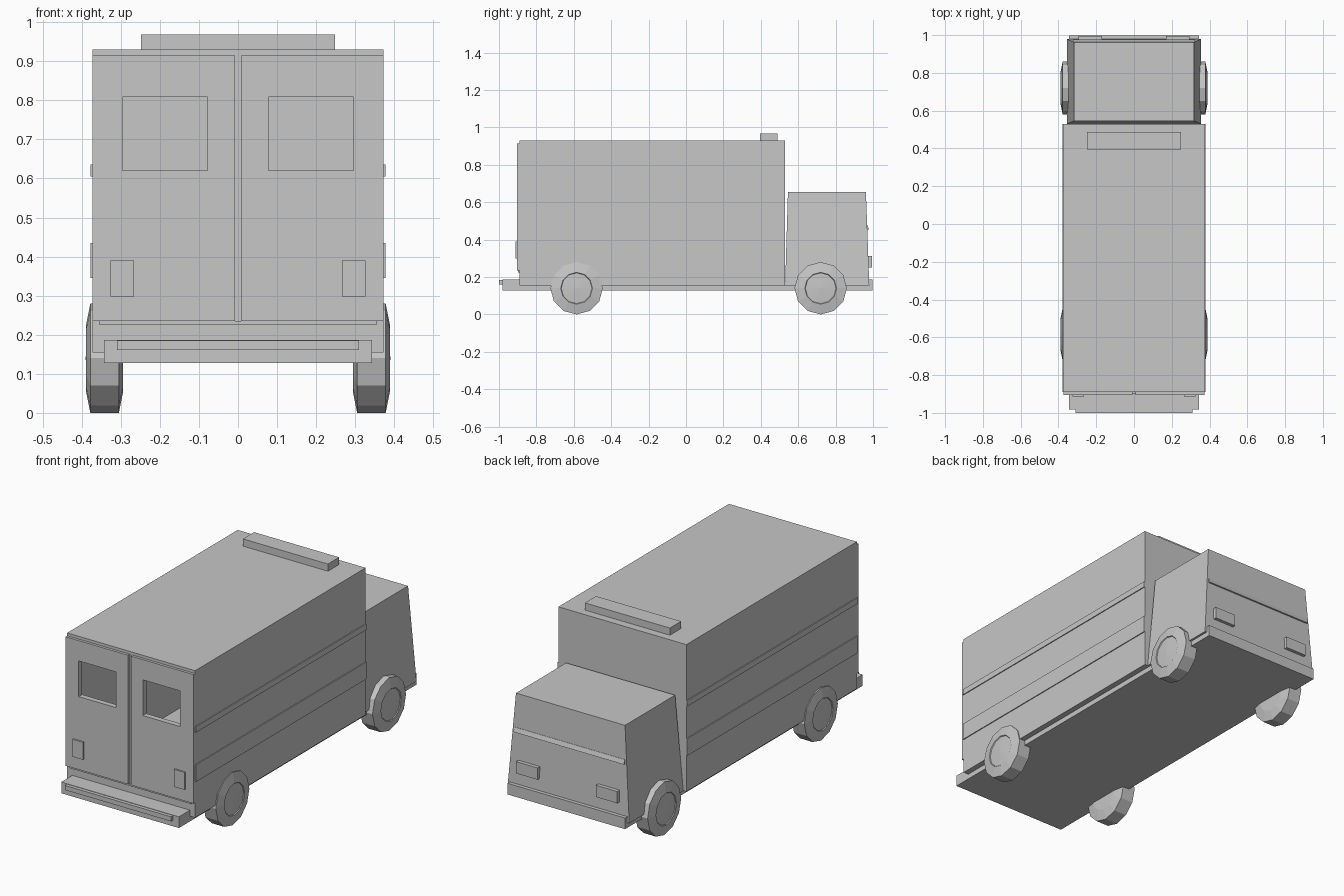
import bpy, bmesh, math
from mathutils import Vector

if "Cube" in bpy.data.objects:
    bpy.data.objects.remove(bpy.data.objects["Cube"], do_unlink=True)

grey = bpy.data.materials.new("plain_grey")
grey.use_nodes = True
GREY = (0.57, 0.57, 0.57, 1)
grey.diffuse_color = GREY
grey.node_tree.nodes["Principled BSDF"].inputs["Base Color"].default_value = GREY


def finish(name, bm):
    bmesh.ops.recalc_face_normals(bm, faces=bm.faces)
    mesh = bpy.data.meshes.new(name)
    bm.to_mesh(mesh)
    bm.free()
    mesh.materials.append(grey)
    ob = bpy.data.objects.new(name, mesh)
    bpy.context.collection.objects.link(ob)
    return ob


def box(name, x, y, z):
    """Box from three (low, high) ranges."""
    bm = bmesh.new()
    bmesh.ops.create_cube(bm, size=1)
    for v in bm.verts:
        v.co = [r[0] if c < 0 else r[1] for c, r in zip(v.co, (x, y, z))]
    return finish(name, bm)


def span(side, low, high):
    """Mirror an x range to the given side."""
    return tuple(sorted((side * low, side * high)))


def cut(target, cutter):
    mod = target.modifiers.new("cut", 'BOOLEAN')
    mod.operation = 'DIFFERENCE'
    mod.solver = 'EXACT'
    mod.object = cutter
    bpy.context.view_layer.objects.active = target
    bpy.ops.object.modifier_apply(modifier=mod.name)
    bpy.data.objects.remove(cutter, do_unlink=True)


def window_cutter(side):
    return box("window_cutter", span(side, 0.078, 0.296), (-1.1, -0.8), (0.62, 0.808))


# Hollow cargo body with two rear window openings
body = box("cargo_body", (-0.373, 0.373), (-0.89, 0.53), (0.155, 0.93))
cut(body, box("inner_cutter", (-0.355, 0.355), (-0.875, 0.515), (0.19, 0.915)))
for side in (-1, 1):
    cut(body, window_cutter(side))

# Cab, narrowing toward the roof
cab = box("cab", (-0.355, 0.355), (0.53, 0.98), (0.155, 0.655))
for v in cab.data.vertices:
    if v.co.z > 0.5:
        v.co.x = math.copysign(0.318, v.co.x)
        v.co.y = 0.962 if v.co.y > 0.7 else 0.545

# Chassis floor and bumpers
box("chassis_floor", (-0.343, 0.343), (-0.98, 0.998), (0.128, 0.157))
box("rear_bumper", (-0.343, 0.343), (-0.982, -0.88), (0.128, 0.187))
box("rear_bumper_strip", (-0.31, 0.31), (-1.0, -0.98), (0.161, 0.185))
box("front_bumper", (-0.343, 0.343), (0.96, 0.998), (0.128, 0.187))
box("rear_sill", (-0.355, 0.355), (-0.897, -0.885), (0.225, 0.235))

# Roof light bar and ledge across the cab front
box("roof_light_bar", (-0.248, 0.248), (0.395, 0.488), (0.925, 0.968))
ledge = box("cab_front_ledge", (-0.322, 0.322), (0.95, 0.978), (0.455, 0.478))
for v in ledge.data.vertices:
    if v.co.z > 0.47 and v.co.y > 0.96:
        v.co.y = 0.97

# Paired doors, lamps and side mouldings
for side, label in ((-1, "right"), (1, "left")):
    door = box("rear_door_" + label, span(side, 0.008, 0.373), (-0.904, -0.888), (0.235, 0.915))
    cut(door, window_cutter(side))
    box("tail_lamp_" + label, span(side, 0.266, 0.326), (-0.912, -0.9), (0.298, 0.39))
    box("head_lamp_" + label, span(side, 0.17, 0.295), (0.96, 0.994), (0.25, 0.312))
    box("upper_moulding_" + label, span(side, 0.37, 0.378), (-0.89, 0.53), (0.605, 0.636))
    box("lower_moulding_" + label, span(side, 0.37, 0.378), (-0.89, 0.53), (0.345, 0.435))


# Twelve-sided wheel turned from a (radius, x) profile
def wheel(name, side, y):
    profile = [(0, 0.294), (0.085, 0.294), (0.14, 0.305), (0.14, 0.378),
               (0.085, 0.389), (0.082, 0.385), (0, 0.39)]
    bm = bmesh.new()
    verts = [bm.verts.new((side * x, 0, -r)) for r, x in profile]
    edges = [bm.edges.new(pair) for pair in zip(verts, verts[1:])]
    bmesh.ops.spin(bm, geom=verts + edges, cent=(0, 0, 0), axis=(1, 0, 0),
                   angle=math.tau, steps=12)
    bmesh.ops.remove_doubles(bm, verts=bm.verts, dist=0.0005)
    bmesh.ops.translate(bm, verts=bm.verts, vec=Vector((0, y, 0.14)))
    finish(name, bm)


for end, y in (("rear", -0.585), ("front", 0.72)):
    for side, label in ((-1, "right"), (1, "left")):
        wheel(f"{end}_wheel_{label}", side, y)
